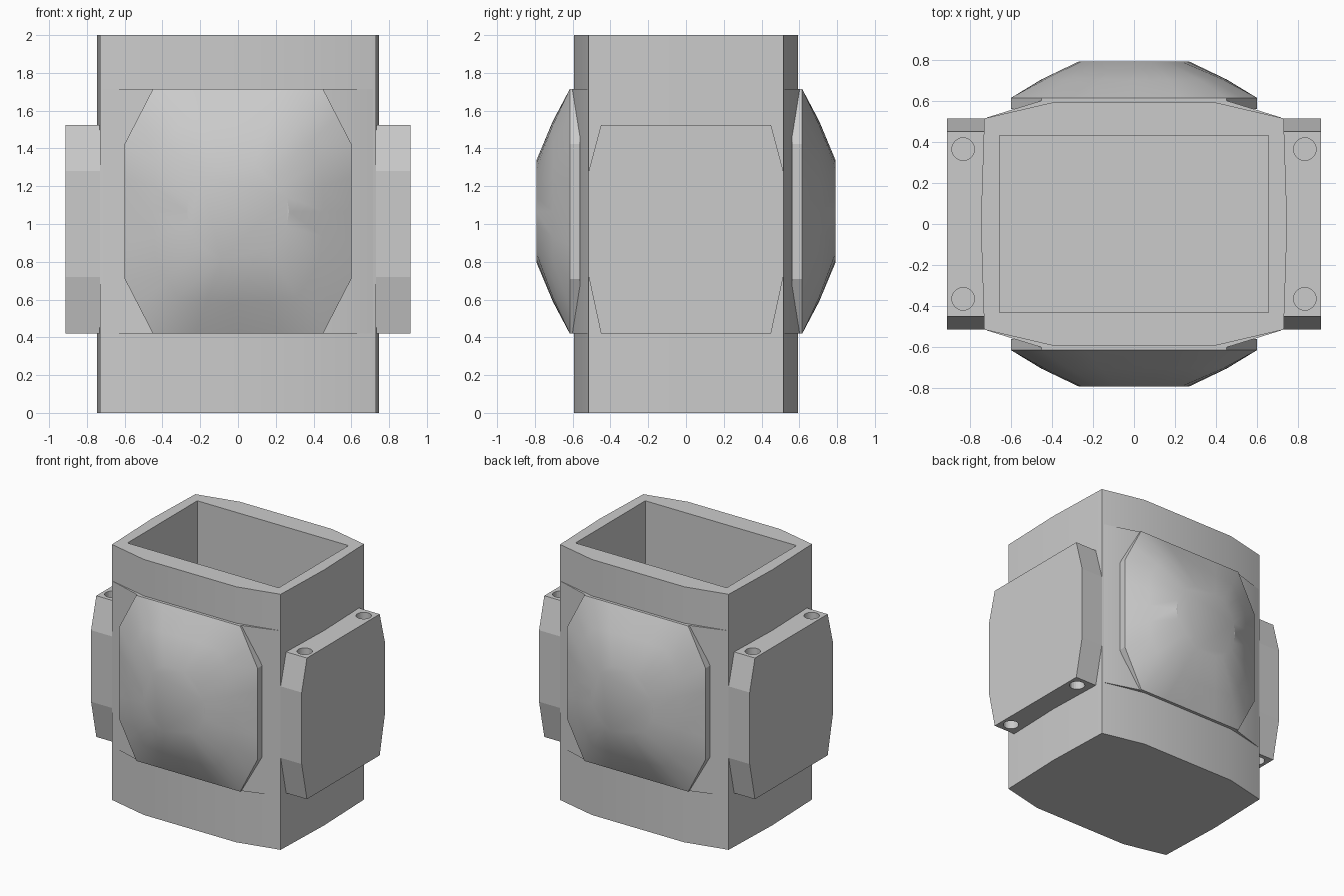
import bpy, bmesh, math
from mathutils import Vector

if "Cube" in bpy.data.objects:
    bpy.data.objects.remove(bpy.data.objects["Cube"])

grey = bpy.data.materials.new("plain grey")
grey.use_nodes = True
colour = (0.6, 0.6, 0.6, 1)
grey.diffuse_color = colour
grey.node_tree.nodes["Principled BSDF"].inputs["Base Color"].default_value = colour


def make_object(name, bm):
    bmesh.ops.recalc_face_normals(bm, faces=bm.faces)
    mesh = bpy.data.meshes.new(name)
    bm.to_mesh(mesh)
    bm.free()
    mesh.materials.append(grey)
    obj = bpy.data.objects.new(name, mesh)
    bpy.context.collection.objects.link(obj)
    return obj


def loft(name, rings):
    """Bridge equal-length point rings and cap both ends."""
    bm = bmesh.new()
    loops = [[bm.verts.new(p) for p in ring] for ring in rings]
    n = len(loops[0])
    for a, b in zip(loops, loops[1:]):
        for i in range(n):
            j = (i + 1) % n
            bm.faces.new((a[i], a[j], b[j], b[i]))
    bm.faces.new(loops[0])
    bm.faces.new(loops[-1])
    return make_object(name, bm)


def mirrored(quarter):
    """Outline from one quadrant's points, listed from the first axis round."""
    half = quarter + [(-a, b) for a, b in reversed(quarter) if a]
    outline = half + [(a, -b) for a, b in reversed(half) if b]
    return list(dict.fromkeys(outline))


def activate(obj):
    bpy.ops.object.select_all(action='DESELECT')
    obj.select_set(True)
    bpy.context.view_layer.objects.active = obj


def smooth(obj, degrees):
    activate(obj)
    bpy.ops.object.shade_smooth_by_angle(angle=math.radians(degrees))


def cut(obj, cutter):
    activate(obj)
    mod = obj.modifiers.new("cut", 'BOOLEAN')
    mod.operation = 'DIFFERENCE'
    mod.solver = 'EXACT'
    mod.object = cutter
    bpy.ops.object.modifier_apply(modifier=mod.name)
    bpy.data.objects.remove(cutter)


# Hollow body with gently bowed walls
outline = mirrored([(0.747, 0), (0.73, 0.515), (0.4, 0.592)])
body = loft("body", [[(x, y, z) for x, y in outline] for z in (0, 2)])
pocket = mirrored([(0.655, 0.432)])
cut(body, loft("pocket_cutter", [[(x, y, z) for x, y in pocket] for z in (0.1, 2.1)]))
smooth(body, 25)

# Raised bands on the front and back
for name, side in (("front", -1), ("back", 1)):
    profile = [(0.715, 0.48), (0.715, 0.52), (0.45, 0.602),
               (-0.45, 0.602), (-0.715, 0.52), (-0.715, 0.48)]
    band = loft(name + "_band", [[(x, side * y, z) for x, y in profile]
                                 for z in (0.42, 1.715)])
    smooth(band, 25)

# Domed eight-sided covers, tapering to a round flat cap
MID_Z = 1.067
corners = [Vector(p) for p in mirrored([(0.6, 0.357), (0.45, 0.648)])]
octagon = []
for i, p in enumerate(corners):
    q = corners[(i + 1) % len(corners)]
    steps = 2 if abs(p.x - q.x) > 0.01 and abs(p.y - q.y) > 0.01 else 4
    octagon += [p.lerp(q, s / steps) for s in range(steps)]
cap = [p.normalized() * 0.27 for p in octagon]
for name, side in (("front", -1), ("back", 1)):
    levels = [(0, 0.56), (0, 0.615), (0.45, 0.705), (1, 0.792)]
    rings = []
    for t, y in levels:
        ring = [a.lerp(b, t) for a, b in zip(octagon, cap)]
        rings.append([(p.x, side * y, MID_Z + p.y) for p in ring])
    smooth(loft(name + "_cover", rings), 25)

# Side pads with blind round holes in their ends
pad_outline = [(0.45, 1.525), (0.515, 1.28), (0.515, 0.72), (0.45, 0.42)]
pad_outline += [(-y, z) for y, z in reversed(pad_outline)]
for name, side in (("left", 1), ("right", -1)):
    pad = loft(name + "_pad", [[(side * x, y, z) for y, z in pad_outline]
                               for x in (0.69, 0.912)])
    for y in (-0.365, 0.365):
        for z in (0.42, 1.525):
            bpy.ops.mesh.primitive_cylinder_add(
                vertices=24, radius=0.055, depth=0.2,
                location=(side * 0.833, y, z))
            drill = bpy.context.object
            drill.data.materials.append(grey)
            cut(pad, drill)
    smooth(pad, 10)
